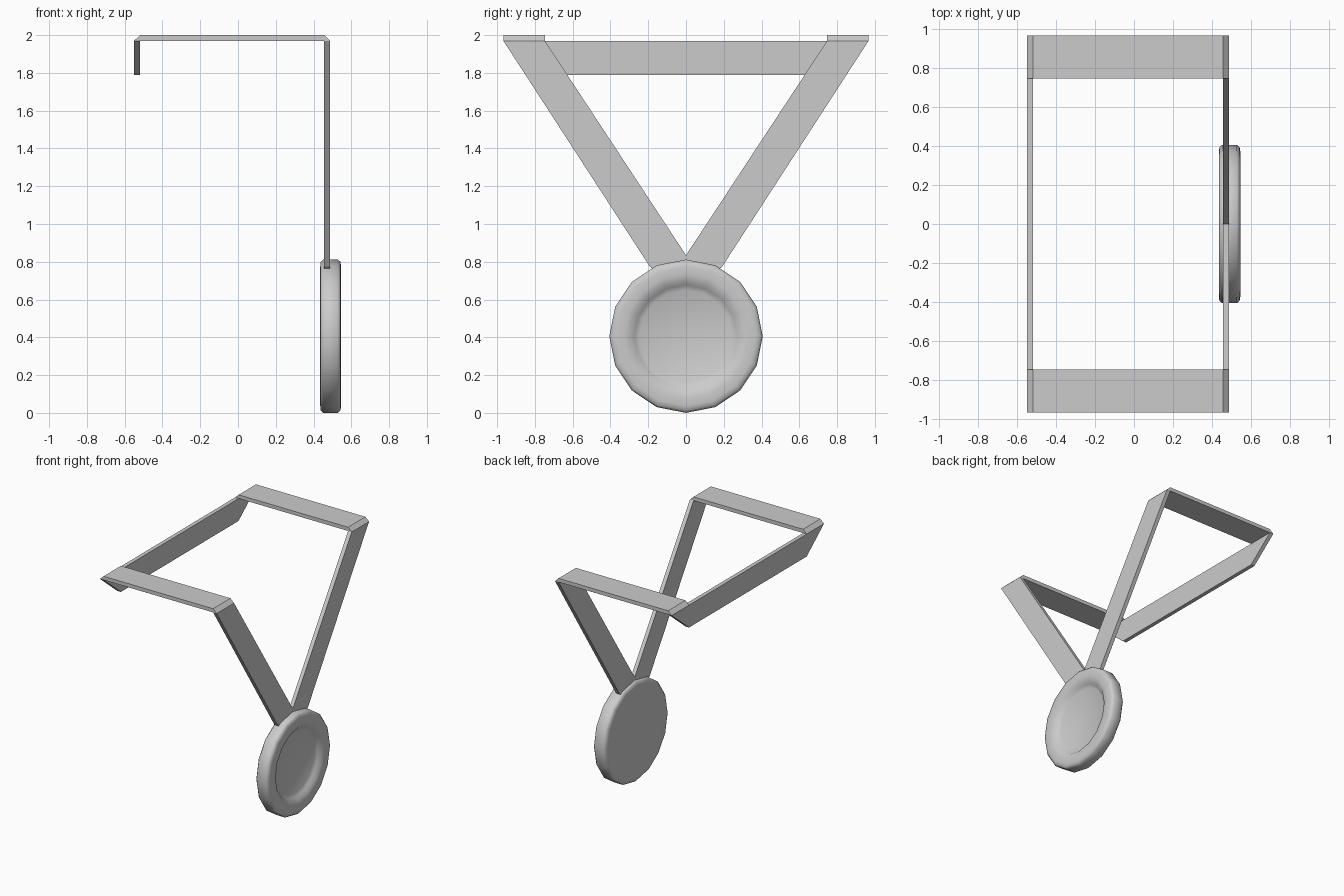
import bpy, bmesh, math

if "Cube" in bpy.data.objects:
    bpy.data.objects.remove(bpy.data.objects["Cube"])


def finish(bm, name):
    bmesh.ops.remove_doubles(bm, verts=bm.verts, dist=0.0005)
    bmesh.ops.recalc_face_normals(bm, faces=bm.faces)
    me = bpy.data.meshes.new(name)
    bm.to_mesh(me)
    bm.free()
    ob = bpy.data.objects.new(name, me)
    bpy.context.collection.objects.link(ob)
    return ob


# Ribbon: half of the folded loop lofted through cross-sections, then mirrored.
# Each section: outer skin (x, dz), inner skin (x, dz), outer edge (y, z), inner edge (y, z)
T = 0.03
FO, FI = 0.488, 0.456
BO, BI = -0.55, -0.518
sections = [
    ((FO, 0), (FI, 0), (0.18, 0.765), (0, 0.765)),
    ((FO, 0), (FI, 0), (0.192, 0.775), (0, 0.835)),
    ((FO, 0), (FI, 0), (0.967, 1.97), (0.747, 1.97)),
    ((FI, T), (FI, 0), (0.967, 1.97), (0.747, 1.97)),
    ((BI, T), (BI, 0), (0.967, 1.97), (0.747, 1.97)),
    ((BO, 0), (BI, 0), (0.967, 1.97), (0.747, 1.97)),
    ((BO, 0), (BI, 0), (0.747, 1.79), (0.747, 1.97)),
    ((BO, 0), (BI, 0), (0, 1.79), (0, 1.97)),
]
bm = bmesh.new()
rings = []
for (xo, do), (xi, di), (y1, z1), (y2, z2) in sections:
    rings.append([bm.verts.new(p) for p in (
        (xo, y1, z1 + do), (xo, y2, z2 + do), (xi, y2, z2 + di), (xi, y1, z1 + di))])
bm.faces.new(rings[0])
for n, (a, b) in enumerate(zip(rings, rings[1:])):
    for k in range(4):
        if n == 0 and k == 1:      # centre plane stays open for the mirror
            continue
        j = (k + 1) % 4
        bm.faces.new((a[k], a[j], b[j], b[k]))
ribbon = finish(bm, "ribbon")
mirror = ribbon.modifiers.new("mirror", 'MIRROR')
mirror.use_axis = (False, True, False)

# Medal disc: 16-sided lathe about the x axis with a dished front
profile = [(0.435, 0), (0.435, 0.365), (0.438, 0.392), (0.452, 0.406),
           (0.528, 0.406), (0.542, 0.394), (0.546, 0.37), (0.546, 0.33),
           (0.54, 0.295), (0.518, 0.272), (0.506, 0.245), (0.502, 0)]
N = 16
bm = bmesh.new()
rings = []
for x, r in profile:
    if r == 0:
        rings.append([bm.verts.new((x, 0, 0.406))] * N)
    else:
        rings.append([bm.verts.new((x, r * math.sin(2 * math.pi * k / N),
                                    0.406 + r * math.cos(2 * math.pi * k / N)))
                      for k in range(N)])
for a, b in zip(rings, rings[1:]):
    for k in range(N):
        j = (k + 1) % N
        bm.faces.new(dict.fromkeys((a[k], a[j], b[j], b[k])))
for f in bm.faces:
    f.smooth = True
finish(bm, "medal_disc")
